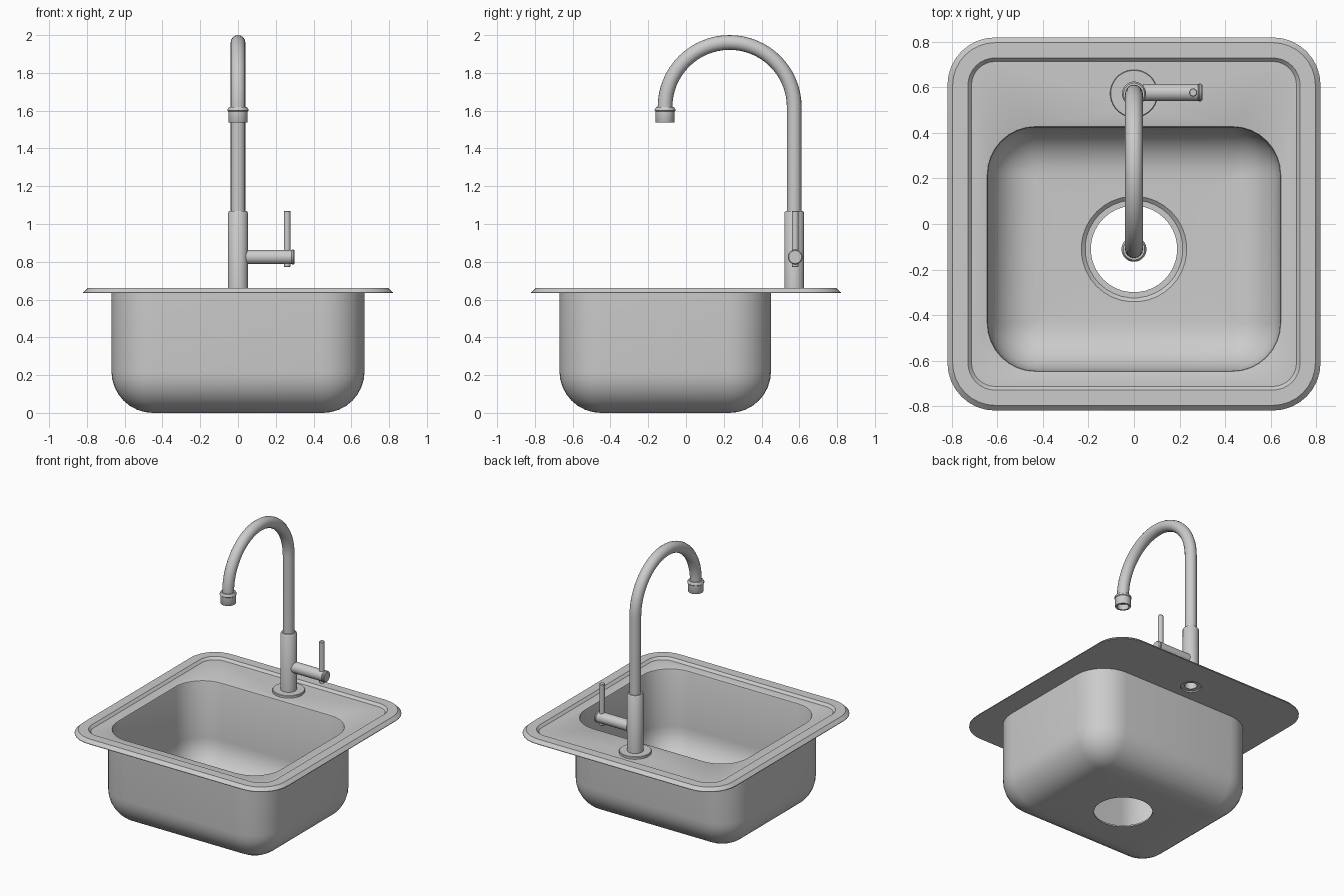
import bpy, bmesh
from math import pi, sin, cos, radians

if "Cube" in bpy.data.objects:
    bpy.data.objects.remove(bpy.data.objects["Cube"])

N = 9                 # points per rounded corner
BY = -0.11            # bowl and drain centre in y
FY = 0.573            # tap centre in y


def rect(hx, hy, r, z, cy=0.0):
    pts = []
    for k, (sx, sy) in enumerate([(1, 1), (-1, 1), (-1, -1), (1, -1)]):
        for i in range(N):
            a = pi / 2 * (k + i / (N - 1))
            pts.append((sx * (hx - r) + r * cos(a), cy + sy * (hy - r) + r * sin(a), z))
    return pts


def circle(r, z, n=4 * N, cx=0.0, cy=0.0):
    return [(cx + r * cos(2 * pi * (i + .5) / n), cy + r * sin(2 * pi * (i + .5) / n), z)
            for i in range(n)]


def loft(name, rings, closed=False, caps=False):
    bm = bmesh.new()
    vs = [[bm.verts.new(p) for p in ring] for ring in rings]
    n = len(vs[0])
    pairs = list(zip(vs, vs[1:])) + ([(vs[-1], vs[0])] if closed else [])
    for a, b in pairs:
        for i in range(n):
            j = (i + 1) % n
            bm.faces.new((a[i], a[j], b[j], b[i]))
    if caps:
        bm.faces.new(vs[0])
        bm.faces.new(vs[-1])
    bmesh.ops.recalc_face_normals(bm, faces=bm.faces)
    me = bpy.data.meshes.new(name)
    bm.to_mesh(me)
    bm.free()
    ob = bpy.data.objects.new(name, me)
    bpy.context.collection.objects.link(ob)
    return ob


def lathe(name, profile, loc, n=32, closed=False):
    ob = loft(name, [circle(r, z, n) for r, z in profile], closed, not closed)
    ob.location = loc
    return ob


def smooth(ob):
    bpy.ops.object.select_all(action='DESELECT')
    ob.select_set(True)
    bpy.context.view_layer.objects.active = ob
    bpy.ops.object.shade_smooth_by_angle(angle=radians(35))


def bowl_fillet(hx, hy, R, z0, rc):
    # rings from the wall down to the floor
    out = []
    for i in range(9):
        a = pi / 2 * i / 8
        d = R * (1 - cos(a))
        out.append(rect(hx - d, hy - d, max(rc - d, 0.01), z0 + R * (1 - sin(a)), BY))
    return out


# sink: one closed shell from drain, under the bowl, round the rim and back inside
rings = [circle(0.19, 0.0, cy=BY)]
rings += bowl_fillet(0.67, 0.56, 0.22, 0.0, 0.23)[::-1]
rings += [rect(0.67, 0.56, 0.23, 0.634, BY),
          rect(0.82, 0.82, 0.21, 0.634),
          rect(0.82, 0.82, 0.21, 0.638),
          rect(0.797, 0.797, 0.187, 0.66),
          rect(0.73, 0.73, 0.12, 0.66),
          rect(0.714, 0.714, 0.104, 0.643),
          rect(0.65, 0.543, 0.217, 0.643, BY),
          rect(0.645, 0.538, 0.212, 0.641, BY),
          rect(0.642, 0.535, 0.209, 0.634, BY)]
rings += bowl_fillet(0.642, 0.535, 0.21, 0.025, 0.209)
rings += [circle(0.232, 0.025, cy=BY), circle(0.215, 0.01, cy=BY), circle(0.19, 0.01, cy=BY)]
sink = loft("sink", rings, closed=True)

# tap hole through the deck
cutter = lathe("tap_hole_cutter", [(0.068, 0.55), (0.068, 0.75)], (0, FY, 0))
cutter.hide_render = True
mod = sink.modifiers.new("tap_hole", 'BOOLEAN')
mod.operation = 'DIFFERENCE'
mod.solver = 'EXACT'
mod.object = cutter
bpy.context.view_layer.objects.active = sink
bpy.ops.object.modifier_apply(modifier=mod.name)
bpy.data.objects.remove(cutter)
smooth(sink)

# tap base flange and body
smooth(lathe("tap_flange", [(0.045, 0.643), (0.105, 0.643), (0.105, 0.657),
                            (0.102, 0.66), (0.045, 0.66)], (0, FY, 0), closed=True))
smooth(lathe("tap_body", [(0.04, 0.643), (0.053, 0.643), (0.053, 1.06), (0.046, 1.07),
                          (0.03, 1.07), (0.03, 1.04), (0.04, 1.04)], (0, FY, 0), closed=True))

# gooseneck spout
cu = bpy.data.curves.new("spout", 'CURVE')
cu.dimensions = '3D'
cu.bevel_depth = 0.039
cu.bevel_resolution = 6
cu.use_fill_caps = True
R = 0.342
path = [(FY, 1.05)] + [(FY - R + R * cos(pi * i / 32), 1.619 + R * sin(pi * i / 32))
                       for i in range(33)] + [(FY - 2 * R, 1.585)]
sp = cu.splines.new('POLY')
sp.points.add(len(path) - 1)
for p, (y, z) in zip(sp.points, path):
    p.co = (0, y, z, 1)
spout = bpy.data.objects.new("spout", cu)
bpy.context.collection.objects.link(spout)
bpy.ops.object.select_all(action='DESELECT')
spout.select_set(True)
bpy.context.view_layer.objects.active = spout
bpy.ops.object.convert(target='MESH')
smooth(bpy.context.object)

# hollow nozzle
smooth(lathe("nozzle", [(0.038, 1.575), (0.038, 1.537), (0.049, 1.537), (0.051, 1.54),
                        (0.051, 1.596), (0.055, 1.60), (0.055, 1.607), (0.047, 1.619),
                        (0.03, 1.619), (0.03, 1.575)], (0, FY - 2 * R, 0), closed=True))

# side handle with end cap, and upright lever
arm = lathe("handle_arm", [(0.038, 0.04), (0.038, 0.282), (0.036, 0.284), (0.039, 0.287),
                           (0.039, 0.295), (0.034, 0.3)], (0, FY + 0.005, 0.825))
arm.rotation_euler = (0, pi / 2, 0)
smooth(arm)
smooth(lathe("lever", [(0.015, 0.772), (0.018, 0.776), (0.018, 1.066), (0.015, 1.07)],
             (0.26, FY + 0.005, 0), n=20))
